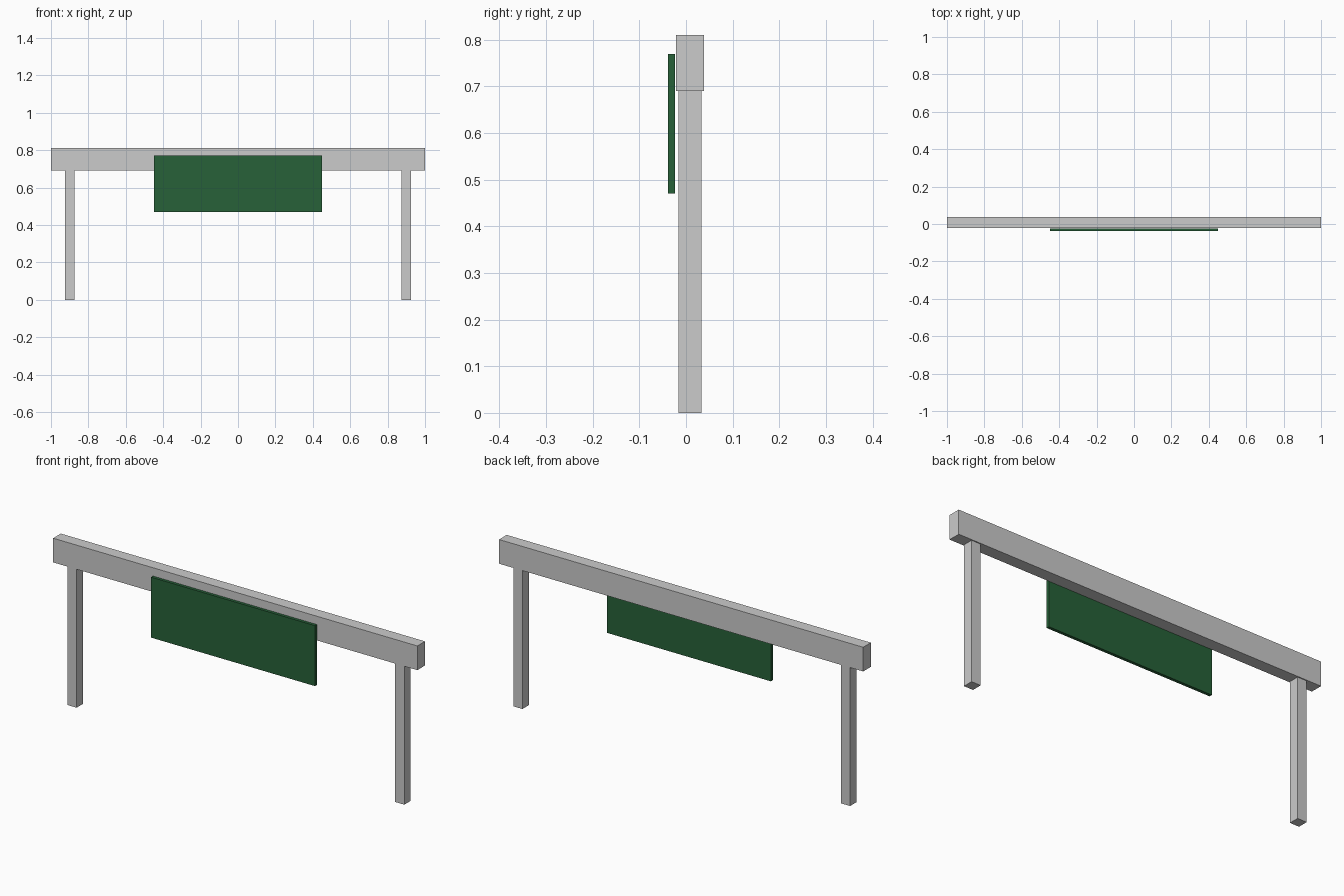
import bpy

if "Cube" in bpy.data.objects:
    bpy.data.objects.remove(bpy.data.objects["Cube"])


def box(name, center, size, material=None):
    bpy.ops.mesh.primitive_cube_add(size=1, location=center)
    ob = bpy.context.object
    ob.name = name
    ob.scale = size
    bpy.ops.object.transform_apply(location=False, rotation=False, scale=True)
    if material:
        ob.data.materials.append(material)
    return ob


green = bpy.data.materials.new("panel_green")
green.diffuse_color = (0.02, 0.12, 0.04, 1)
green.use_nodes = True
green.node_tree.nodes["Principled BSDF"].inputs["Base Color"].default_value = green.diffuse_color

FRAME_Y = 0.0085  # centre line of beam and legs

# Horizontal top beam
box("top_beam", (0, FRAME_Y, 0.75), (2.0, 0.06, 0.12))

# Square legs under the beam
for side, label in ((-1, "left"), (1, "right")):
    box(label + "_leg", (side * 0.9, FRAME_Y, 0.345), (0.05, 0.05, 0.69))

# Thin sign panel hung just in front of the beam
box("sign_panel", (0, -0.031, 0.62), (0.9, 0.015, 0.3), green)
